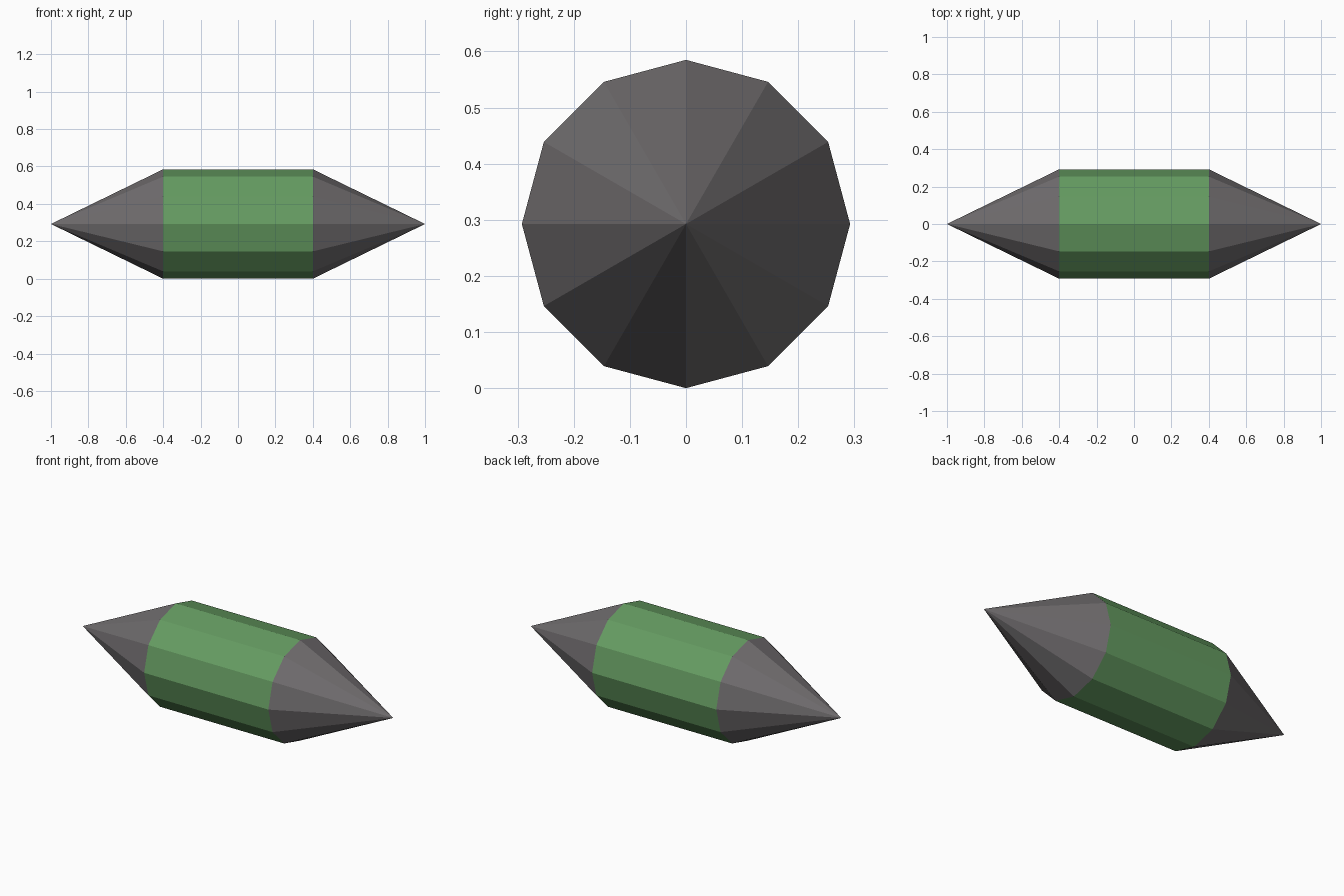
import bpy
import math

if "Cube" in bpy.data.objects:
    bpy.data.objects.remove(bpy.data.objects["Cube"])

R, CZ, SIDES = 0.2925, 0.2925, 12


def material(name, color):
    m = bpy.data.materials.new(name)
    m.diffuse_color = (*color, 1)
    m.use_nodes = True
    m.node_tree.nodes["Principled BSDF"].inputs["Base Color"].default_value = m.diffuse_color
    return m


def ring(x):
    # Twelve-sided ring around the x axis with a corner at the top
    return [(x, R * math.sin(i * math.tau / SIDES), R * math.cos(i * math.tau / SIDES))
            for i in range(SIDES)]


def part(name, verts, faces, mat):
    mesh = bpy.data.meshes.new(name)
    mesh.from_pydata(verts, [], faces)
    mesh.materials.append(mat)
    obj = bpy.data.objects.new(name, mesh)
    obj.location.z = CZ
    bpy.context.collection.objects.link(obj)


green = material("green", (0.13, 0.33, 0.12))
grey = material("dark_grey", (0.16, 0.15, 0.155))
steps = [(i, (i + 1) % SIDES) for i in range(SIDES)]

# Green barrel
part("barrel", ring(-0.4) + ring(0.4),
     [(j, i, i + SIDES, j + SIDES) for i, j in steps], green)

# Pointed ends
for side, label in ((-1, "left"), (1, "right")):
    faces = [(j, i, SIDES) if side > 0 else (i, j, SIDES) for i, j in steps]
    part(label + "_point", ring(0.4 * side) + [(side, 0, 0)], faces, grey)
